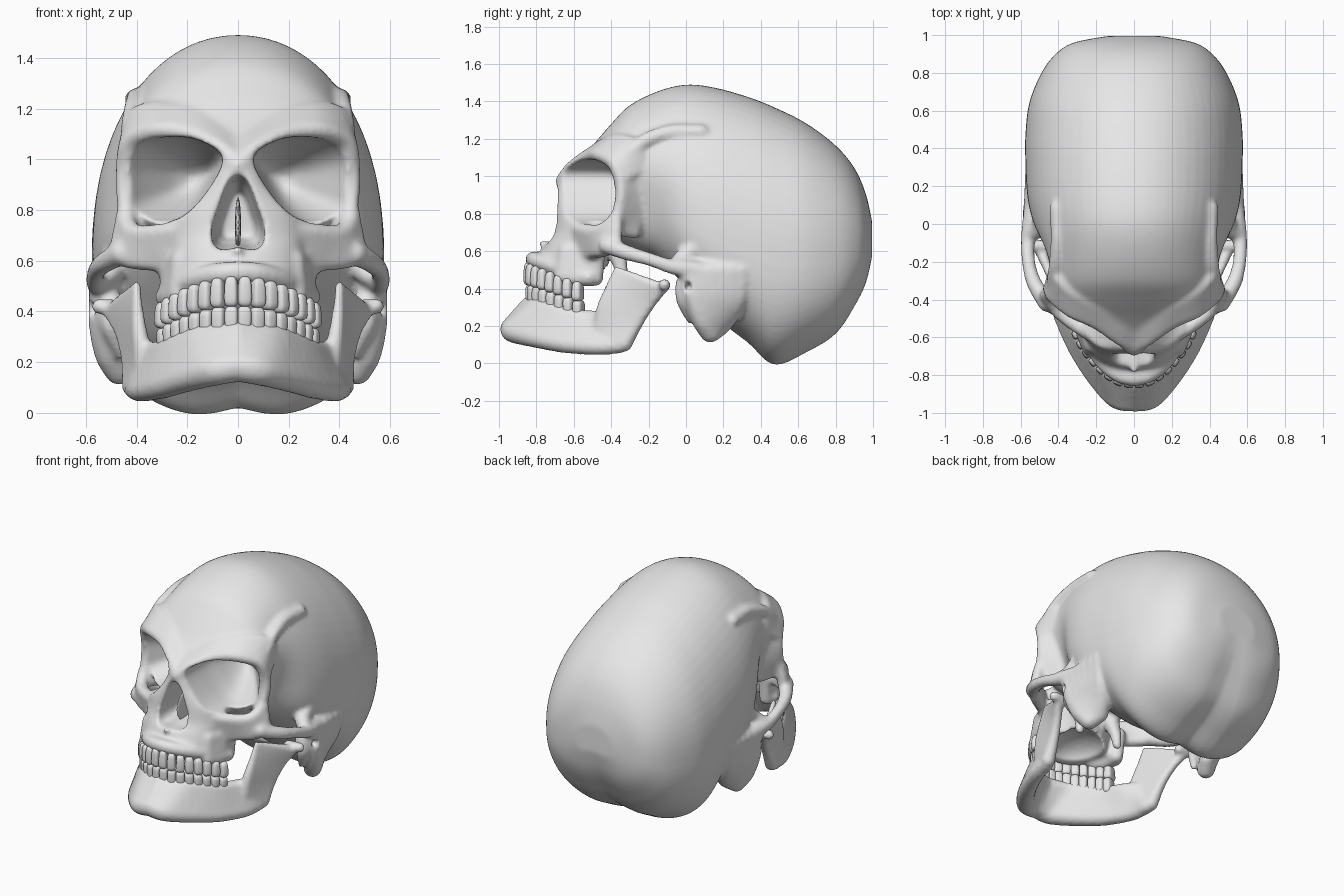
import bpy, bmesh, math

cube = bpy.data.objects.get("Cube")
if cube:
    bpy.data.objects.remove(cube, do_unlink=True)

bone = bpy.data.materials.new("bone_grey")
bone.use_nodes = True
bone.diffuse_color = (0.8, 0.8, 0.8, 1)
bone.node_tree.nodes["Principled BSDF"].inputs["Base Color"].default_value = (0.8, 0.8, 0.8, 1)


def spline(pts, n=6, closed=False):
    """Smooth curve through points of any dimension."""
    out, m = [], len(pts)
    for i in range(m if closed else m - 1):
        q = [pts[j % m] if closed else pts[min(max(j, 0), m - 1)] for j in range(i - 1, i + 3)]
        for k in range(n):
            t = k / n
            out.append(tuple(0.5 * (2 * b + (c - a) * t + (2 * a - 5 * b + 4 * c - d) * t * t
                                    + (3 * b - a - 3 * c + d) * t ** 3) for a, b, c, d in zip(*q)))
    if not closed:
        out.append(tuple(pts[-1]))
    return out


def power(v, e):
    return math.copysign(abs(v) ** e, v)


def unit_ball(level):
    bm = bmesh.new()
    bmesh.ops.create_icosphere(bm, subdivisions=level, radius=1)
    data = [tuple(v.co) for v in bm.verts], [[v.index for v in f.verts] for f in bm.faces]
    bm.free()
    return data


BEAD, FINE = unit_ball(2), unit_ball(3)


class Shape:
    """Collects overlapping solids that are later fused into one surface."""

    def __init__(self):
        self.verts, self.faces = [], []

    def add(self, verts, faces):
        base = len(self.verts)
        self.verts += verts
        self.faces += [[base + i for i in f] for f in faces]

    def ball(self, centre, radii, source=FINE):
        self.add([tuple(c + r * p for c, r, p in zip(centre, radii, v)) for v in source[0]], source[1])

    def beads(self, pts):
        for x, y, z, r in pts:
            for s in (1, -1):
                self.ball((s * x, y, z), (r, r, r), BEAD)

    def strand(self, pts):
        self.beads(spline(pts))

    def web(self, a, b, rows=6):
        for p, q in zip(spline(a), spline(b)):
            self.beads([tuple(u + (v - u) * k / rows for u, v in zip(p, q)) for k in range(rows + 1)])

    def loft(self, rings):
        n, m = len(rings[0]), len(rings)
        faces = [[i * n + j, i * n + (j + 1) % n, (i + 1) * n + (j + 1) % n, (i + 1) * n + j]
                 for i in range(m - 1) for j in range(n)]
        faces += [list(range(n)), list(range((m - 1) * n, m * n))]
        self.add([p for ring in rings for p in ring], faces)

    def make(self, name):
        mesh = bpy.data.meshes.new(name)
        mesh.from_pydata(self.verts, [], self.faces)
        bm = bmesh.new()
        bm.from_mesh(mesh)
        bmesh.ops.recalc_face_normals(bm, faces=bm.faces)
        bm.to_mesh(mesh)
        bm.free()
        ob = bpy.data.objects.new(name, mesh)
        bpy.context.collection.objects.link(ob)
        return finish(ob)


def finish(ob):
    ob.data.materials.clear()
    ob.data.materials.append(bone)
    for p in ob.data.polygons:
        p.use_smooth = True
        p.material_index = 0
    return ob


def fuse(ob, smoothing, cutter=None):
    """Merge overlapping solids, cut, soften and apply."""
    if cutter:
        cut = ob.modifiers.new("cut", "BOOLEAN")
        cut.operation, cut.solver, cut.object = "DIFFERENCE", "EXACT", cutter
    mod = ob.modifiers.new("fuse", "REMESH")
    mod.mode, mod.voxel_size = "VOXEL", 0.012
    if smoothing:
        soft = ob.modifiers.new("soften", "SMOOTH")
        soft.factor, soft.iterations = 0.5, smoothing
    bpy.context.view_layer.update()
    graph = bpy.context.evaluated_depsgraph_get()
    mesh = bpy.data.meshes.new_from_object(ob.evaluated_get(graph))
    ob.modifiers.clear()
    ob.data = mesh
    return finish(ob)


ANGLES = [math.tau * k / 64 for k in range(64)]
skull = Shape()

# braincase: y, half width, widest height, top, bottom
sections = [(-.66, .1, .97, 1.0, .9), (-.6, .22, .97, 1.06, .85), (-.5, .35, .95, 1.165, .75),
            (-.4, .43, .95, 1.28, .65), (-.3, .46, .95, 1.38, .6), (-.15, .49, .9, 1.455, .54),
            (0, .535, .8, 1.49, .4), (.15, .565, .72, 1.475, .24), (.33, .575, .66, 1.425, .1),
            (.47, .575, .62, 1.37, -.02), (.64, .555, .6, 1.285, .045), (.8, .49, .6, 1.165, .145),
            (.9, .415, .61, 1.045, .29), (.96, .32, .63, .91, .41), (.995, .14, .64, .76, .54)]
rings = []
for y, w, mid, top, low in spline(sections, 5):
    ring = []
    for a in ANGLES:
        side, up = math.cos(a), math.sin(a)
        e = .97 if up > 0 else .77
        x = w * power(side, e)
        hollow = math.exp(-((y + .23) / .14) ** 2 - ((z_mid := mid + power(up, e) * (top - mid if up > 0 else mid - low)) / .25 - 3) ** 2)
        lift = .04 * max(-up, 0) * math.exp(-(x / .1) ** 2)
        ring.append((x * (1 - .16 * hollow), y, z_mid + lift))
    rings.append(ring)
skull.loft(rings)

# upper jaw and nose bridge: height, half width, front, back
jaw = [(.46, .24, -.8, -.42), (.55, .26, -.79, -.41), (.63, .26, -.76, -.38), (.7, .27, -.72, -.36),
       (.8, .25, -.705, -.36), (.9, .15, -.7, -.36), (.99, .1, -.685, -.4)]
skull.loft([[(w * math.cos(a), (f + b) / 2 + (b - f) / 2 * math.sin(a), z) for a in ANGLES]
            for z, w, f, b in spline(jaw, 4)])

# dental arch, shared by both rows of teeth
arch = spline([(0, -.852), (.08, -.835), (.16, -.78), (.22, -.71), (.27, -.635), (.305, -.555)], 12)


def bite(y):
    return .425 - (y + .85) * .33


skull.beads([(x * .93, y + .035, bite(y) + .13, .045) for x, y in arch[::2]])

# brow running up into the forehead, then side posts running back into the temples
skull.web([(0, -.655, .975, .045), (.08, -.6, 1.045, .045), (.2, -.52, 1.105, .04), (.33, -.46, 1.115, .04),
           (.43, -.385, 1.07, .035), (.45, -.345, .98, .035)],
          [(0, -.55, 1.06, .04), (.1, -.49, 1.12, .04), (.2, -.43, 1.17, .04), (.32, -.36, 1.19, .04),
           (.41, -.27, 1.16, .04), (.41, -.24, 1.05, .04)], 5)
skull.web([(.43, -.385, 1.07, .035), (.45, -.345, .95, .035), (.445, -.36, .82, .035), (.43, -.41, .72, .035)],
          [(.41, -.26, 1.08, .035), (.385, -.25, .95, .035), (.37, -.25, .82, .035), (.36, -.28, .7, .035)], 5)
skull.strand([(.425, -.3, 1.12, .04), (.415, -.22, 1.19, .04), (.4, -.08, 1.235, .045), (.405, .08, 1.235, .045)])

# lower socket rims, cheekbones and the walls above the molars
rim_low = [(.24, -.55, .58, .045), (.32, -.5, .595, .04), (.42, -.44, .605, .04), (.475, -.38, .625, .04)]
skull.web([(.18, -.61, .73, .04), (.3, -.54, .71, .04), (.41, -.45, .71, .04), (.45, -.37, .78, .035)], rim_low, 5)
skull.web([(.22, -.64, .6, .045), (.25, -.55, .6, .045), (.27, -.47, .61, .045)],
          [(.23, -.66, .47, .045), (.265, -.57, .455, .045), (.265, -.485, .455, .045)], 5)

# cheek arches and their roots
skull.strand([(.46, -.42, .63, .05), (.53, -.31, .59, .043), (.56, -.19, .555, .038),
              (.56, -.07, .515, .042), (.535, .04, .5, .055)])
skull.strand([(.555, -.06, .52, .04), (.5, -.02, .56, .05), (.49, .04, .61, .05)])

# ear region, mastoids, base wings and nasal spine
skull.web([(.53, .02, .49, .06), (.525, .05, .36, .068), (.505, .09, .24, .065), (.47, .13, .165, .058)],
          [(.52, .3, .5, .06), (.5, .28, .37, .06), (.46, .24, .28, .06), (.43, .19, .2, .05)], 5)
skull.strand([(.5, 0, .42, .06), (.5, -.01, .34, .045), (.46, .02, .23, .02)])
skull.strand([(.12, -.38, .62, .06), (.14, -.35, .52, .04), (.15, -.34, .43, .03)])
skull.strand([(0, -.72, .63, .03), (0, -.775, .64, .018)])
skull_ob = fuse(skull.make("skull"), 0)

# cutters for eye sockets, nose, palate, ear canals and spinal opening
cutters = Shape()
socket = spline([(.06, 1.0), (.13, 1.065), (.24, 1.09), (.38, 1.07), (.455, 1.0), (.46, .88),
                 (.44, .79), (.33, .75), (.22, .775), (.125, .87)], 6, True)
nose = spline([(0, .94), (.04, .91), (.075, .82), (.105, .72), (.09, .655), (.04, .645), (0, .655),
               (-.04, .645), (-.09, .655), (-.105, .72), (-.075, .82), (-.04, .91)], 5, True)
depths = spline([(-.9, 1, 0), (-.55, 1, 0), (-.43, .97, .005), (-.35, .82, .025), (-.26, .6, .055),
                 (-.18, .35, .08), (-.14, .12, .09)], 4)
for s in (1, -1):
    cutters.loft([[(s * (.27 - shift + (x - .27) * k), y, .92 + (z - .92) * k) for x, z in socket]
                  for y, k, shift in depths])
    cutters.ball((s * .6, .01, .41), (.08, .022, .028))
cutters.loft([[(x * k, y, .76 + (z - .76) * k) for x, z in nose]
              for y, k in ((-.9, 1), (-.68, 1), (-.55, .85), (-.45, .6))])
cutters.ball((0, -.55, .42), (.18, .21, .13))
cutters.ball((0, .2, .16), (.11, .13, .1))
cutter_ob = cutters.make("cutters")
cutter_ob.hide_render = True
fuse(skull_ob, 6, cutter_ob)
bpy.data.objects.remove(cutter_ob, do_unlink=True)

# thin wall inside the nose
septum = Shape()
septum.ball((0, -.54, .74), (.012, .12, .11))
septum.make("nasal_septum")

# lower jaw: body, rising branches with front points, and hinge knobs
lower = Shape()
lower.web([(0, -.84, .315, .045), (.13, -.79, .305, .045), (.21, -.705, .28, .045), (.275, -.61, .25, .045),
           (.32, -.5, .24, .045), (.37, -.42, .24, .04)],
          [(0, -.93, .185, .065), (.09, -.915, .17, .065), (.2, -.8, .14, .06), (.3, -.65, .108, .055),
           (.38, -.48, .092, .05), (.405, -.36, .098, .047)])
lower.web([(.37, -.46, .19, .04), (.385, -.445, .3, .033), (.395, -.41, .4, .025), (.4, -.37, .505, .017)],
          [(.415, -.33, .105, .045), (.43, -.26, .22, .035), (.46, -.19, .32, .03), (.5, -.13, .4, .033)], 10)
lower.strand([(.46, -.115, .415, .033), (.545, -.115, .42, .033)])
fuse(lower.make("lower_jaw"), 6)


def tooth_row(name, side, count, inset):
    """Row of rounded teeth; side is +1 for the upper row, -1 for the lower."""
    row = Shape()
    pitch = sum(math.dist(p, q) for p, q in zip(arch, arch[1:])) / count
    for i in range(count):
        left, k = (i + .5) * pitch, 0
        while left > math.dist(arch[k], arch[k + 1]):
            left -= math.dist(arch[k], arch[k + 1])
            k += 1
        (x, y), (u, v) = arch[k], arch[k + 1]
        size = math.dist((x, y), (u, v))
        tx, ty = (u - x) / size, (v - y) / size
        cx, cy = x + tx * left - ty * inset, y + ty * left + tx * inset
        deep = .03 + .018 * i / count
        tall = .06 - .008 * i / count
        for s in (1, -1):
            verts = []
            for p in FINE[0]:
                a, b, h = (power(c, .55) for c in p)
                taper = 1 - .16 * (h * side + 1) / 2
                a, b = a * pitch * .51 * taper, b * deep * taper
                verts.append((s * (cx + a * tx - b * ty), cy + a * ty + b * tx,
                              bite(cy) + side * (tall - .003) + h * tall))
            row.add(verts, FINE[1])
    row.make(name)


tooth_row("upper_teeth", 1, 8, .008)
tooth_row("lower_teeth", -1, 8, .018)
